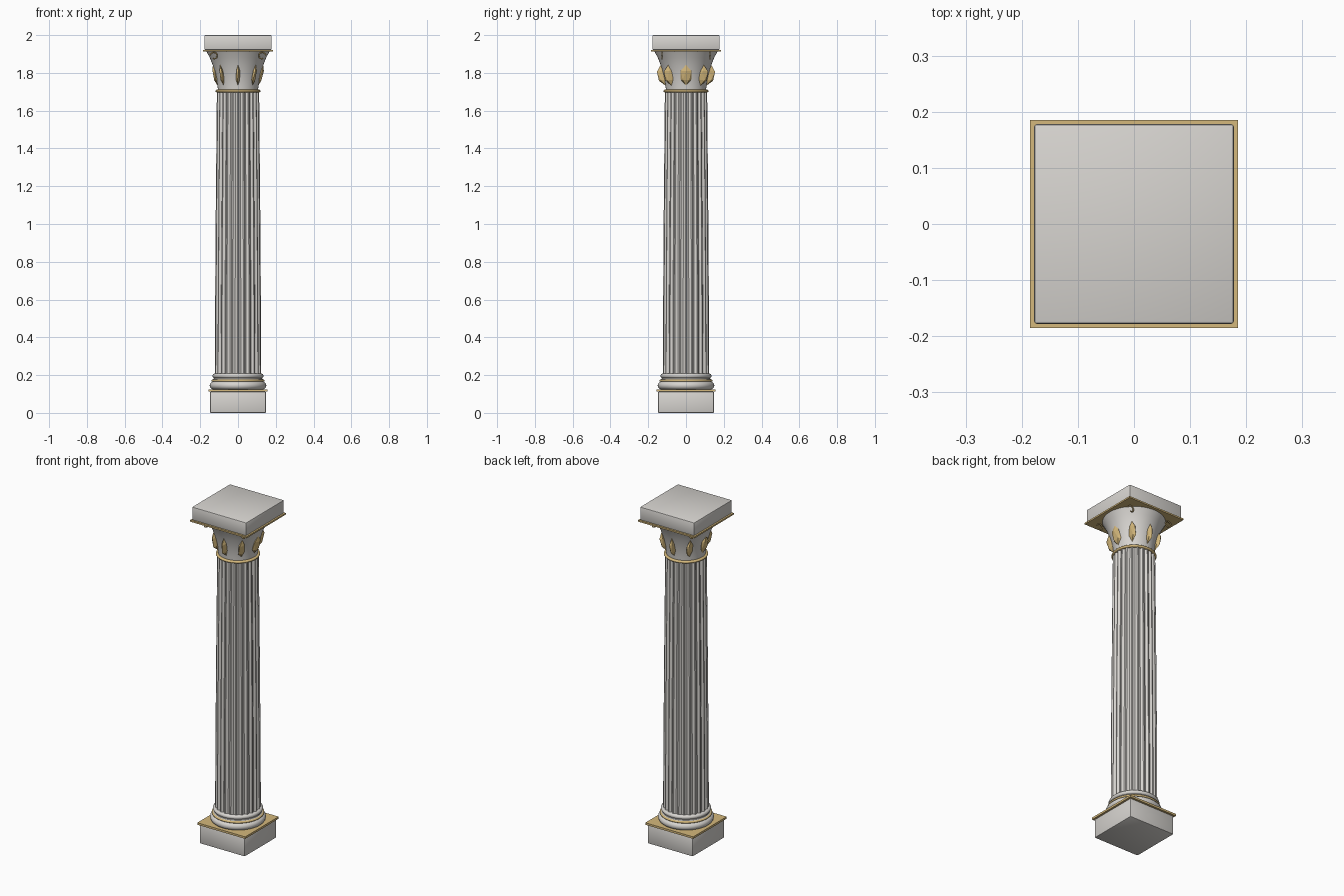
import bpy, bmesh, math
from mathutils import Matrix, Vector

cube = bpy.data.objects.get("Cube")
if cube:
    bpy.data.objects.remove(cube, do_unlink=True)


def make_material(name, rgb):
    mat = bpy.data.materials.new(name)
    mat.use_nodes = True
    mat.diffuse_color = (*rgb, 1)
    bsdf = next(n for n in mat.node_tree.nodes if n.type == "BSDF_PRINCIPLED")
    bsdf.inputs["Base Color"].default_value = (*rgb, 1)
    return mat


STONE = make_material("pale stone", (0.68, 0.66, 0.63))
GOLD = make_material("antique gold", (0.66, 0.48, 0.20))


def finish(bm, name, mat, smooth=None):
    bmesh.ops.recalc_face_normals(bm, faces=bm.faces)
    mesh = bpy.data.meshes.new(name)
    bm.to_mesh(mesh)
    bm.free()
    obj = bpy.data.objects.new(name, mesh)
    bpy.context.collection.objects.link(obj)
    mesh.materials.append(mat)
    if smooth:
        bpy.ops.object.select_all(action="DESELECT")
        obj.select_set(True)
        bpy.context.view_layer.objects.active = obj
        bpy.ops.object.shade_smooth_by_angle(angle=math.radians(smooth))
    return obj


def slab(name, half, z0, z1, mat, bevel=0.0):
    bm = bmesh.new()
    size = Matrix.Diagonal((2 * half, 2 * half, z1 - z0, 1))
    bmesh.ops.create_cube(bm, size=1, matrix=Matrix.Translation((0, 0, (z0 + z1) / 2)) @ size)
    if bevel:
        bmesh.ops.bevel(bm, geom=bm.edges[:], offset=bevel, segments=2, profile=0.5, affect="EDGES")
    return finish(bm, name, mat, 30 if bevel else None)


def skin(bm, rings):
    """Join closed rings of vertices into a capped tube."""
    loops = [[bm.verts.new(p) for p in ring] for ring in rings]
    count = len(loops[0])
    for low, high in zip(loops, loops[1:]):
        for i in range(count):
            j = (i + 1) % count
            bm.faces.new((low[i], low[j], high[j], high[i]))
    bm.faces.new(loops[0][::-1])
    bm.faces.new(loops[-1])


def lathe(name, profile, mat, sides=64):
    bm = bmesh.new()
    turns = [2 * math.pi * i / sides for i in range(sides)]
    skin(bm, [[(r * math.cos(a), r * math.sin(a), z) for a in turns] for r, z in profile])
    return finish(bm, name, mat, 35)


def torus_profile(radius, z0, z1, steps=10):
    """Half-round moulding reaching the given outer radius."""
    h = (z1 - z0) / 2
    angles = [math.pi * (i / steps - 0.5) for i in range(steps + 1)]
    return [(radius - h + h * math.cos(a), z0 + h + h * math.sin(a)) for a in angles]


# Base: plinth, gilded slab and round mouldings
slab("plinth", 0.148, 0, 0.112, STONE, 0.005)
slab("plinth_gold_slab", 0.157, 0.112, 0.124, GOLD)
lathe("lower_base_torus", torus_profile(0.15, 0.124, 0.166), STONE)
lathe("base_gold_ring", torus_profile(0.141, 0.165, 0.177), GOLD)
lathe("base_scotia", [(0.136, 0.175), (0.129, 0.18), (0.127, 0.187)], STONE)
lathe("upper_base_torus", torus_profile(0.135, 0.184, 0.208), STONE)

# Shaft: tapering, with concave flutes between narrow fillets
FLUTES, STEPS, DEPTH = 24, 6, 0.009


def shaft_ring(t):
    radius = 0.123 - 0.011 * t ** 1.4
    ring = []
    for i in range(FLUTES):
        for k in range(STEPS + 1):
            u = k / STEPS
            a = 2 * math.pi * (i + 0.1 + 0.8 * u) / FLUTES
            r = radius - DEPTH * math.sin(math.pi * u)
            ring.append((r * math.cos(a), r * math.sin(a), 0.206 + 1.492 * t))
    return ring


bm = bmesh.new()
skin(bm, [shaft_ring(i / 8) for i in range(9)])
finish(bm, "fluted_shaft", STONE, 30)

# Capital: neck ring, flaring bell and square abacus
lathe("neck_gold_ring", torus_profile(0.119, 1.697, 1.711), GOLD)
lathe("capital_bell", [(0.106, 1.705), (0.108, 1.73), (0.113, 1.765), (0.121, 1.80),
                       (0.133, 1.84), (0.149, 1.88), (0.168, 1.915)], STONE)
slab("abacus_gold_slab", 0.185, 1.913, 1.922, GOLD)
slab("abacus", 0.178, 1.922, 2.0, STONE, 0.005)

# Leaves: flattened gems around the bell, all broad along y and leaning outward
for i in range(8):
    a = math.pi * i / 4
    out = Vector((math.cos(a), math.sin(a), 0))
    lean = Matrix.Rotation(0.22, 4, Vector((0, 0, 1)).cross(out))
    place = Matrix.Translation(out * 0.121 + Vector((0, 0, 1.788)))
    bm = bmesh.new()
    bmesh.ops.create_icosphere(bm, subdivisions=1, radius=1,
                               matrix=place @ lean @ Matrix.Diagonal((0.012, 0.033, 0.056, 1)))
    finish(bm, f"capital_leaf_{i + 1}", GOLD)

# Volutes: small curled wires under the abacus corners
for sx in (-1, 1):
    for sy in (-1, 1):
        curve = bpy.data.curves.new("volute", "CURVE")
        curve.dimensions = "3D"
        curve.bevel_depth = 0.0035
        curve.bevel_resolution = 2
        curve.use_fill_caps = True
        spline = curve.splines.new("POLY")
        turns = 24
        spline.points.add(turns)
        for k, point in enumerate(spline.points):
            a = 0.2 + 1.6 * math.pi * k / turns
            r = 0.021 - 0.008 * k / turns
            point.co = (sx * (0.127 + r * math.cos(a)), sy * 0.127, 1.889 + r * math.sin(a), 1)
        curve.materials.append(GOLD)
        side = "left" if sx > 0 else "right"
        end = "back" if sy > 0 else "front"
        volute = bpy.data.objects.new(f"volute_{end}_{side}", curve)
        bpy.context.collection.objects.link(volute)
